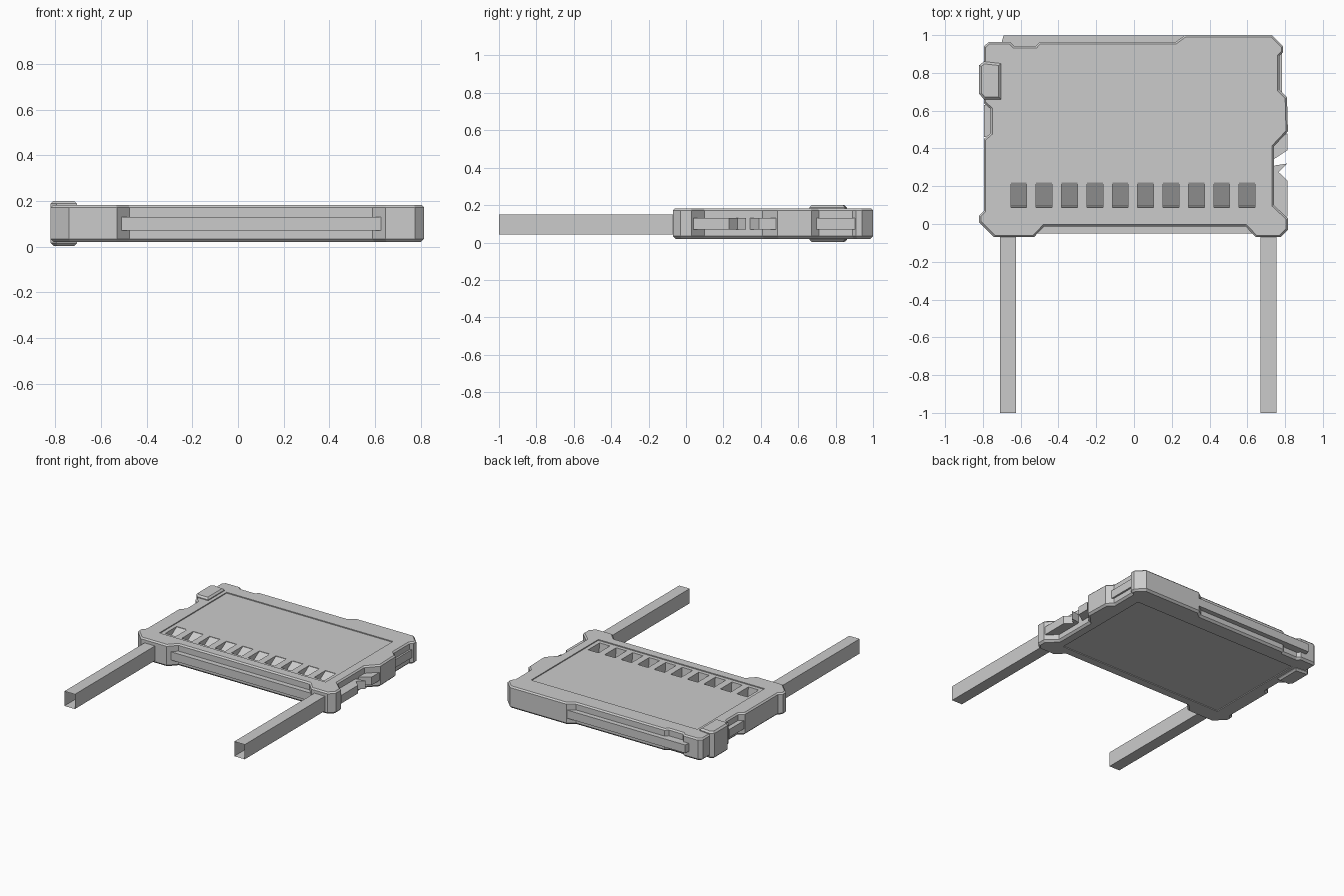
import bpy, bmesh
from mathutils import Vector

if "Cube" in bpy.data.objects:
    bpy.data.objects.remove(bpy.data.objects["Cube"])


def make(name, bm):
    bmesh.ops.recalc_face_normals(bm, faces=bm.faces)
    me = bpy.data.meshes.new(name)
    bm.to_mesh(me)
    bm.free()
    ob = bpy.data.objects.new(name, me)
    bpy.context.collection.objects.link(ob)
    return ob


def inset(pts, d):
    """Mitred inward offset of a closed plan outline."""
    n = len(pts)
    area = sum(pts[i - 1][0] * pts[i][1] - pts[i][0] * pts[i - 1][1] for i in range(n))
    s = 1 if area > 0 else -1
    out = []
    for i in range(n):
        p = Vector(pts[i])
        a = (p - Vector(pts[i - 1])).normalized()
        b = (Vector(pts[(i + 1) % n]) - p).normalized()
        na, nb = Vector((-a.y, a.x)) * s, Vector((-b.y, b.x)) * s
        out.append(p + (na + nb) * d / (1 + na.dot(nb)))
    return out


def prism(name, pts, z0, z1, low=0.0, high=0.0):
    """Plan outline raised from z0 to z1, with chamfers at the bottom and top."""
    levels = [(z0, low)]
    if low:
        levels.append((z0 + low, 0))
    if high:
        levels.append((z1 - high, 0))
    levels.append((z1, high))
    bm = bmesh.new()
    rings = [[bm.verts.new((p[0], p[1], z)) for p in inset(pts, d)] for z, d in levels]
    n = len(pts)
    for r, q in zip(rings, rings[1:]):
        for i in range(n):
            bm.faces.new((r[i], r[(i + 1) % n], q[(i + 1) % n], q[i]))
    bm.faces.new(rings[0])
    bm.faces.new(rings[-1])
    return make(name, bm)


def rect(x0, x1, y0, y1):
    return [(x0, y0), (x1, y0), (x1, y1), (x0, y1)]


def cut(ob, cutter):
    cutter.hide_render = True
    m = ob.modifiers.new("cut", 'BOOLEAN')
    m.operation = 'DIFFERENCE'
    m.solver = 'EXACT'
    m.object = cutter
    bpy.context.view_layer.objects.active = ob
    bpy.ops.object.modifier_apply(modifier=m.name)
    bpy.data.objects.remove(cutter)


# Main case: notched plan outline
outline = [
    (0.27, 1.0), (0.73, 1.0), (0.79, 0.94), (0.79, 0.91), (0.77, 0.89), (0.77, 0.71),
    (0.81, 0.67), (0.815, 0.49), (0.74, 0.41), (0.74, 0.10), (0.815, 0.03),
    (0.815, -0.03), (0.775, -0.07), (0.645, -0.07), (0.59, -0.012), (-0.475, -0.012),
    (-0.53, -0.07), (-0.74, -0.07), (-0.82, 0.01), (-0.82, 0.045), (-0.795, 0.07),
    (-0.795, 0.45), (-0.76, 0.48), (-0.76, 0.61), (-0.795, 0.64), (-0.795, 0.94),
    (-0.77, 0.963), (-0.655, 0.963), (-0.635, 0.942), (-0.52, 0.942), (-0.5, 0.963),
    (0.22, 0.963)]
case = prism("case", outline, 0.02, 0.182, 0.014, 0.01)

# Shallow panels on the top and bottom
cut(case, prism("top_panel_cutter", rect(-0.68, 0.67, 0.06, 0.84), 0.175, 0.3))
cut(case, prism("bottom_panel_cutter", rect(-0.68, 0.67, 0.06, 0.84), -0.1, 0.026))

# Row of ten ramped pockets
bm = bmesh.new()
profile = [(0.22, 0.25), (0.22, 0.172), (0.095, 0.095), (0.08, 0.25)]
for k in range(10):
    x = -0.61 + k * 0.1343
    sides = [[bm.verts.new((x + dx, y, z)) for y, z in profile] for dx in (-0.042, 0.042)]
    bm.faces.new(sides[0])
    bm.faces.new(sides[1])
    for i in range(4):
        j = (i + 1) % 4
        bm.faces.new((sides[0][i], sides[0][j], sides[1][j], sides[1][i]))
cut(case, make("pocket_cutter", bm))

# Mid-height rails filling the edge notches
rails = {
    "front_rail": [(-0.52, -0.05), (0.63, -0.05), (0.6, 0.02), (-0.49, 0.02)],
    "back_rail": [(0.29, 0.999), (-0.69, 0.999), (-0.71, 0.93), (0.29, 0.93)],
    "right_back_rail": rect(0.74, 0.783, 0.69, 0.91),
    "left_rail": rect(-0.793, -0.73, 0.46, 0.63),
    "right_front_rail": [(0.72, 0.05), (0.812, 0.04), (0.812, 0.23), (0.765, 0.275),
                         (0.812, 0.32), (0.745, 0.31), (0.72, 0.28)],
    "right_middle_rail": [(0.72, 0.33), (0.812, 0.39), (0.812, 0.48), (0.72, 0.42)]}
for name, pts in rails.items():
    prism(name, pts, 0.07, 0.13)

# Clamp wrapped round the left edge
prism("edge_clamp", [(-0.82, 0.69), (-0.795, 0.66), (-0.705, 0.66), (-0.705, 0.85),
                     (-0.795, 0.86), (-0.82, 0.84)], 0.003, 0.2, 0.012, 0.012)

# Hollow, open-ended square legs
for name, x0, x1 in (("left_leg", -0.71, -0.625), ("right_leg", 0.67, 0.755)):
    bm = bmesh.new()
    ring = [(x0, 0.042), (x1, 0.042), (x1, 0.15), (x0, 0.15)]
    a, b = [[bm.verts.new((x, y, z)) for x, z in ring] for y in (-1.0, -0.06)]
    for i in range(4):
        j = (i + 1) % 4
        bm.faces.new((a[i], a[j], b[j], b[i]))
    make(name, bm)
